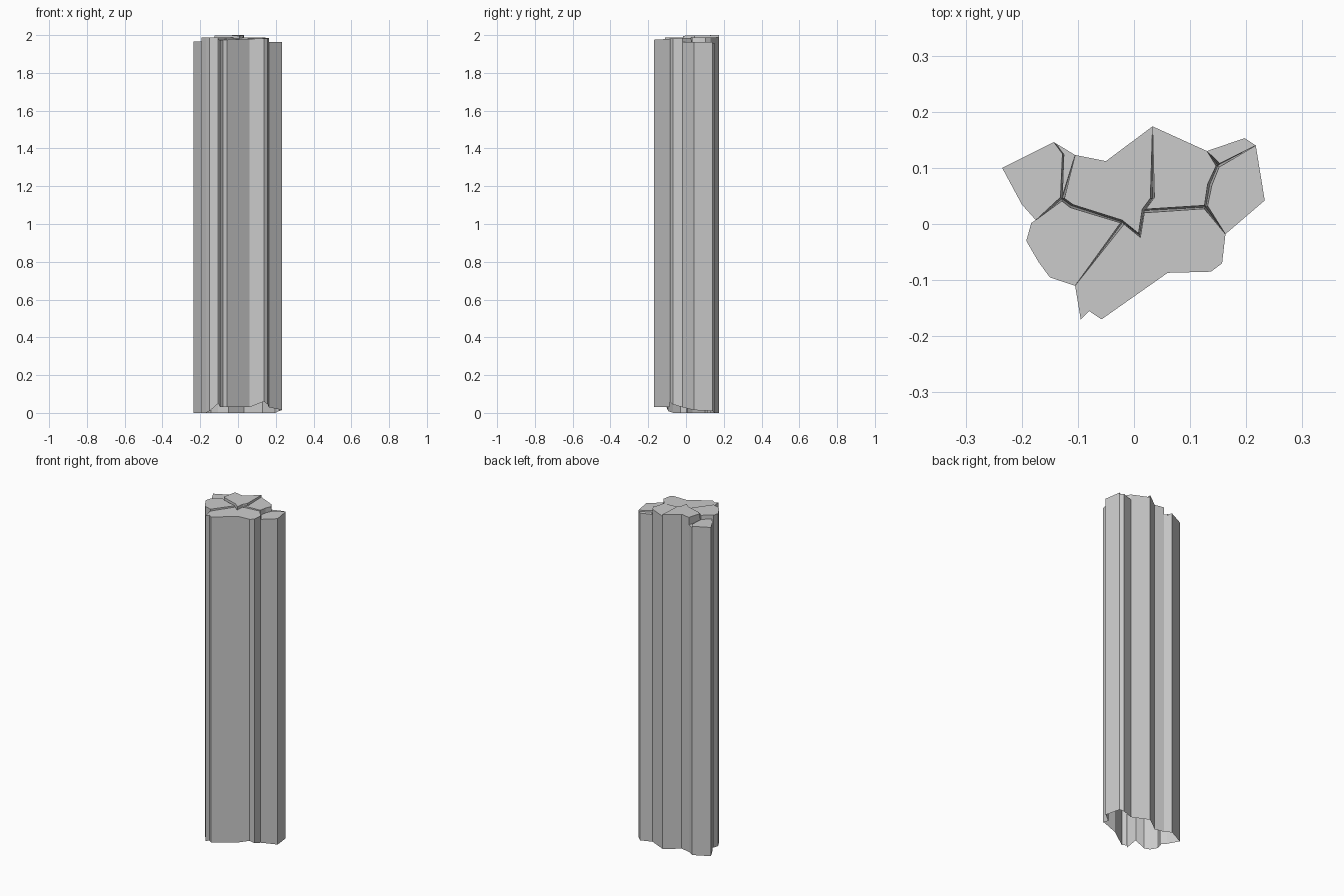
import bpy, bmesh
from mathutils import Vector

if "Cube" in bpy.data.objects:
    bpy.data.objects.remove(bpy.data.objects["Cube"])

# Outer outline of the cluster: x, y, height of the ragged open bottom
RING = [(-.235, .10, 0), (-.143, .146, 0), (-.105, .123, 0), (-.05, .112, 0),
        (.033, .174, 0), (.13, .13, 0), (.197, .153, 0), (.217, .14, .01),
        (.233, .042, .015), (.163, -.018, .03), (.157, -.07, .045), (.137, -.085, .06),
        (.06, -.087, .03), (-.058, -.17, .03), (-.08, -.155, .03), (-.095, -.17, .03),
        (-.105, -.11, .05), (-.15, -.095, .01), (-.17, -.068, 0), (-.192, -.03, 0),
        (-.183, .002, 0), (-.175, .007, 0), (-.20, .035, 0)]

# Inner joints where neighbouring columns meet (numbered on from the ring)
INNER = [(-.125, .128), (-.128, .045), (-.112, .033), (-.02, .003), (.01, -.02),
         (.018, .024), (.033, .045), (.128, .03), (.135, .07), (.15, .105)]
N = len(RING)
NODES = [Vector(p[:2]) for p in RING] + [Vector(p) for p in INNER]
CRACK = 1.94   # depth of the cracks between columns

# name: (top height, slope in x, slope in y, corner numbers)
COLUMNS = {
    "left_column": (1.965, 0, 0, [0, 1, 23, 24, 21, 22]),
    "left_sliver": (1.955, 0, 0, [1, 2, 24, 23]),
    "back_column": (1.998, 0, .02, [2, 3, 4, 29, 28, 27, 26, 25, 24]),
    "back_right_column": (1.988, 0, 0, [4, 5, 32, 31, 30, 28, 29]),
    "back_right_sliver": (1.956, 0, 0, [5, 6, 7, 32]),
    "right_column": (1.963, 0, 0, [32, 7, 8, 9, 30, 31]),
    "front_left_column": (1.987, 0, 0, [20, 21, 24, 25, 26, 16, 17, 18, 19]),
    "front_column": (1.98, .02, .03, [26, 27, 28, 30, 9, 10, 11, 12, 13, 14, 15, 16]),
}


def on_outline(a, b):
    return a < N and b < N and (a - b) % N in (1, N - 1)


def column(name, top, sx, sy, ids):
    bm = bmesh.new()
    mid = sum((NODES[i] for i in ids), Vector((0, 0))) / len(ids)
    cap = []
    for i in ids:
        p = NODES[i]
        z = min(2, top + sx * (p.x - mid.x) + sy * (p.y - mid.y))
        if i >= N:                       # inner corners pull in to open a crack
            p = p + (mid - p).normalized() * .004
        cap.append(bm.verts.new((p.x, p.y, z)))
    top_face = bm.faces.new(cap)
    # long outer walls, short sloping crack walls
    for k, a in enumerate(ids):
        j = (k + 1) % len(ids)
        b = ids[j]
        outer = on_outline(a, b)
        low = [bm.verts.new((*NODES[i], RING[i][2] if outer else CRACK)) for i in (a, b)]
        bm.faces.new((cap[k], low[0], low[1], cap[j]))
    bmesh.ops.triangulate(bm, faces=[top_face])
    bmesh.ops.remove_doubles(bm, verts=bm.verts, dist=1e-5)
    bmesh.ops.recalc_face_normals(bm, faces=bm.faces)
    if sum(f.normal.z * f.calc_area() for f in bm.faces) < 0:
        bmesh.ops.reverse_faces(bm, faces=bm.faces)
    me = bpy.data.meshes.new(name)
    bm.to_mesh(me)
    bm.free()
    bpy.context.collection.objects.link(bpy.data.objects.new(name, me))


for name, (top, sx, sy, ids) in COLUMNS.items():
    column(name, top, sx, sy, ids)
